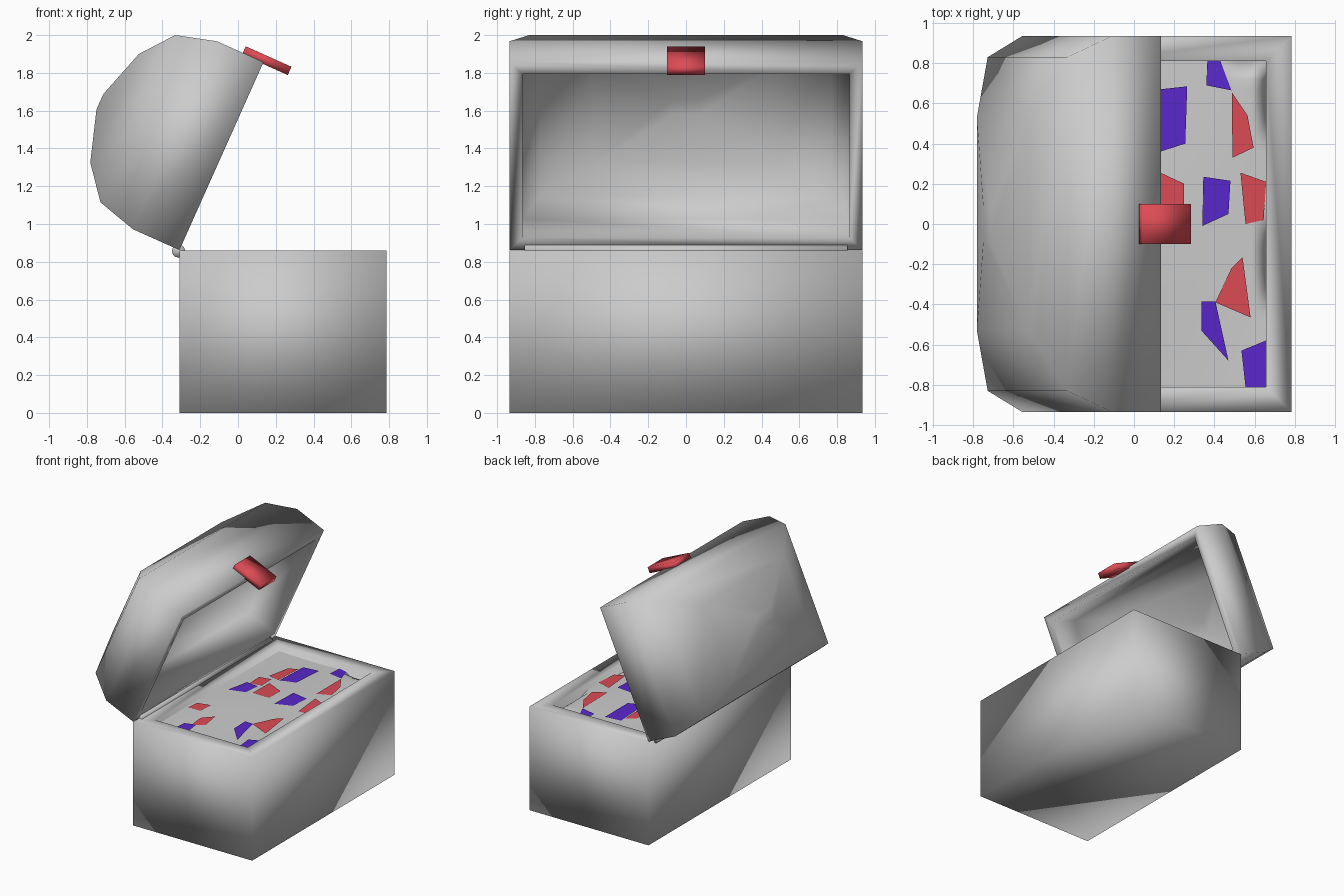
import bpy, bmesh, math
from mathutils import Matrix, Vector

if "Cube" in bpy.data.objects:
    bpy.data.objects.remove(bpy.data.objects["Cube"])


def material(name, rgb):
    m = bpy.data.materials.new(name)
    m.diffuse_color = (*rgb, 1)
    m.use_nodes = True
    m.node_tree.nodes["Principled BSDF"].inputs["Base Color"].default_value = m.diffuse_color
    return m


RED = material("red", (0.72, 0.07, 0.09))
BLUE = material("blue", (0.1, 0.02, 0.6))


def finish(name, bm, mats=(), smooth=True, recalc=True):
    if recalc:
        bmesh.ops.recalc_face_normals(bm, faces=bm.faces)
    for f in bm.faces:
        f.smooth = smooth
    me = bpy.data.meshes.new(name)
    bm.to_mesh(me)
    bm.free()
    for m in mats:
        me.materials.append(m)
    ob = bpy.data.objects.new(name, me)
    bpy.context.collection.objects.link(ob)
    return ob


def rect_loft(name, rings, matrix=Matrix(), mats=()):
    """Skin a stack of rectangles given as (x0, x1, half_y, z), capped at both ends."""
    bm = bmesh.new()
    loops = []
    for x0, x1, h, z in rings:
        pts = [(x0, -h, z), (x1, -h, z), (x1, h, z), (x0, h, z)]
        loops.append([bm.verts.new(matrix @ Vector(p)) for p in pts])
    for a, b in zip(loops, loops[1:]):
        for i in range(4):
            j = (i + 1) % 4
            bm.faces.new((a[i], a[j], b[j], b[i]))
    bm.faces.new(loops[0])
    bm.faces.new(loops[-1])
    return finish(name, bm, mats)


# open box with thick walls
rect_loft("chest_box", [(-.31, .785, .935, 0), (-.31, .785, .935, .86),
                        (-.19, .657, .812, .86), (-.19, .657, .812, .12)])

# domed hollow lid, built flat and swung open around the hinge
tilt = Matrix.Translation((-.31, 0, .862)) @ Matrix.Rotation(math.radians(-65.9), 4, 'Y')
outer = [(.5, .59, .08, .705), (.23, .86, .53, .62), (.06, 1.03, .83, .485),
         (0, 1.09, .935, .27), (0, 1.09, .935, 0)]
inner = [(.07, 1.02, .865, 0), (.07, 1.02, .865, .25), (.12, .97, .77, .43),
         (.26, .83, .48, .555), (.5, .59, .07, .635)]
rect_loft("lid", outer + inner, tilt)

# red clasp on the lid's front edge
rect_loft("clasp", [(1.08, 1.128, .1, -.145), (1.08, 1.128, .1, .12)], tilt, [RED])

# hinge rod
bm = bmesh.new()
bmesh.ops.create_cone(bm, cap_ends=True, segments=12, radius1=.035, radius2=.035, depth=1.71,
                      matrix=Matrix.Translation((-.315, 0, .857)) @ Matrix.Rotation(math.pi / 2, 4, 'X'))
finish("hinge_rod", bm)


# uneven filling, with a few dips along the walls
def height(x, y):
    z = .815 + .012 * math.sin(4 * x + 1) * math.cos(3 * y)
    for cx, cy, rx, ry in ((.57, .83, .09, .04), (.67, .63, .025, .15), (.67, -.2, .02, .15)):
        z -= .2 * math.exp(-((x - cx) / rx) ** 2 - ((y - cy) / ry) ** 2)
    return z


bm = bmesh.new()
bmesh.ops.create_grid(bm, x_segments=24, y_segments=36, size=1)
for v in bm.verts:
    x, y = .2335 + v.co.x * .4235, v.co.y * .812
    v.co = (x, y, height(x, y))
finish("filling", bm, recalc=False)

# coloured pieces lying on the filling: four x, y corners each
blue_quads = [(.13, .36, .255, .40, .265, .685, .13, .67),
              (.36, .69, .485, .665, .43, .81, .365, .81),
              (.34, -.01, .47, .05, .48, .215, .345, .235),
              (.335, -.53, .47, -.68, .405, -.385, .335, -.385),
              (.555, -.81, .657, -.81, .657, -.58, .535, -.63),
              (-.09, .0, .05, .03, .06, .17, -.05, .19),
              (-.04, -.74, .07, -.77, .06, -.63, -.03, -.66)]
red_quads = [(.49, .33, .595, .38, .565, .54, .487, .655),
             (.1, .05, .25, .05, .25, .2, .1, .27),
             (.555, .0, .645, .02, .657, .21, .53, .255),
             (.405, -.39, .58, -.465, .54, -.165, .485, -.22),
             (-.02, .18, .08, .2, .07, .34, -.03, .32),
             (.02, .38, .12, .36, .12, .62, .05, .58),
             (-.16, -.42, -.05, -.42, -.04, -.3, -.15, -.32),
             (.03, -.66, .12, -.6, .1, -.44, .02, -.52)]
for name, quads, mat in (("blue_pieces", blue_quads, BLUE), ("red_pieces", red_quads, RED)):
    bm = bmesh.new()
    for q in quads:
        vs = [bm.verts.new((x, y, height(x, y) + .008)) for x, y in zip(q[::2], q[1::2])]
        bm.faces.new(vs)
    finish(name, bm, [mat], smooth=False, recalc=False)
